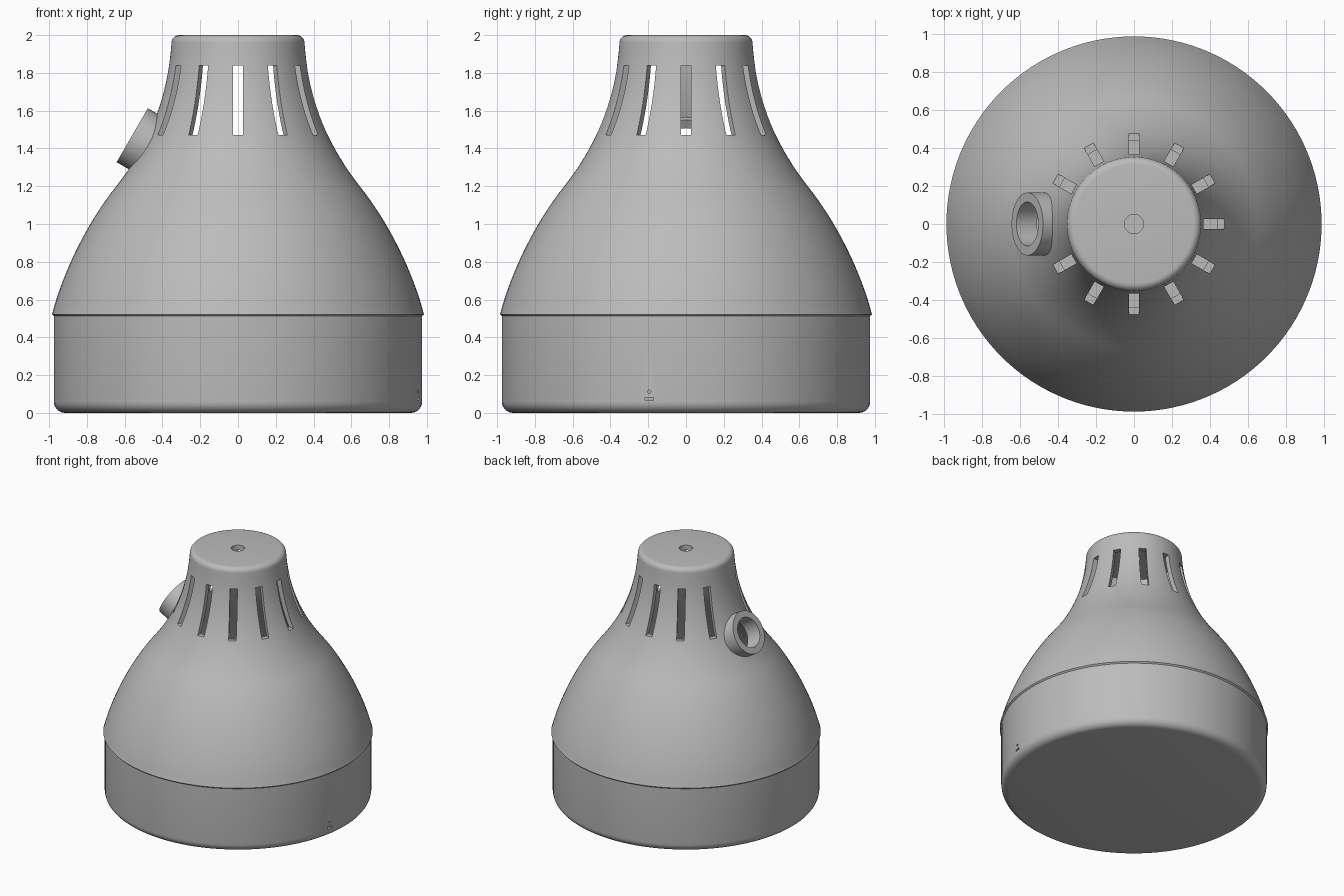
import bpy, bmesh, math
from mathutils import Matrix, Vector
from mathutils.geometry import interpolate_bezier

cube = bpy.data.objects.get("Cube")
if cube:
    bpy.data.objects.remove(cube, do_unlink=True)

grey = bpy.data.materials.new("matte grey")
grey.use_nodes = True
COLOUR = (0.5, 0.5, 0.5, 1)
grey.diffuse_color = COLOUR
grey.node_tree.nodes["Principled BSDF"].inputs["Base Color"].default_value = COLOUR

WALL = 0.04


def add_object(name, bm):
    bmesh.ops.recalc_face_normals(bm, faces=bm.faces)
    mesh = bpy.data.meshes.new(name)
    bm.to_mesh(mesh)
    bm.free()
    mesh.materials.append(grey)
    obj = bpy.data.objects.new(name, mesh)
    bpy.context.collection.objects.link(obj)
    return obj


def lathe(name, profile, steps=120):
    """Spin a closed (radius, height) outline about the z axis."""
    bm = bmesh.new()
    verts = [bm.verts.new((r, 0, z)) for r, z in profile]
    for a, b in zip(verts, verts[1:] + verts[:1]):
        if a.co.x > 0 or b.co.x > 0:
            bm.edges.new((a, b))
    bmesh.ops.spin(bm, geom=bm.verts[:] + bm.edges[:], axis=(0, 0, 1), cent=(0, 0, 0),
                   angle=math.tau, steps=steps, use_merge=True)
    bmesh.ops.remove_doubles(bm, verts=bm.verts, dist=0.0001)
    return add_object(name, bm)


def arc(r, z, radius, start, end, n=6):
    """Points of a rounded corner, angles in degrees."""
    angles = [math.radians(start + (end - start) * i / n) for i in range(n + 1)]
    return [(r + radius * math.cos(a), z + radius * math.sin(a)) for a in angles]


def bezier(*points, n=20):
    vecs = [Vector((r, z, 0)) for r, z in points]
    return [(v.x, v.y) for v in interpolate_bezier(*vecs, n)]


def box(bm, matrix, size):
    bmesh.ops.create_cube(bm, size=1, matrix=matrix @ Matrix.Diagonal((*size, 1)))


def cylinder(bm, matrix, radius, depth, segments=48):
    bmesh.ops.create_cone(bm, cap_ends=True, segments=segments, radius1=radius,
                          radius2=radius, depth=depth, matrix=matrix)


def cut(target, cutter_bm):
    """Subtract the cutter shapes from the target."""
    cutter = add_object("cutter", cutter_bm)
    cutter.hide_render = True
    mod = target.modifiers.new("cut", "BOOLEAN")
    mod.operation, mod.solver, mod.object = "DIFFERENCE", "EXACT", cutter
    bpy.context.view_layer.objects.active = target
    bpy.ops.object.modifier_apply(modifier=mod.name)
    bpy.data.objects.remove(cutter, do_unlink=True)


# Bell-shaped hollow cover, open below, with a small hole on top
belly = bezier((0.982, 0.53), (0.925, 0.75), (0.80, 1.0), (0.66, 1.18))
neck = bezier((0.66, 1.18), (0.50, 1.38), (0.375, 1.62), (0.352, 1.96))
curve = belly + neck[1:]
outer = [(0.972, 0.51), (0.985, 0.522)] + curve + arc(0.312, 1.96, 0.04, 0, 90)[1:]
inner = [(r - WALL, z) for r, z in reversed(curve)]
cover = lathe("cover", outer + [(0.05, 2.0), (0.05, 1.96)] + inner + [(0.935, 0.51)])

# Ventilation slots all round the neck, leaving room for the spout
slots = bmesh.new()
for i in range(12):
    if i != 6:
        spin = Matrix.Rotation(i * math.tau / 12, 4, "Z")
        box(slots, spin @ Matrix.Translation((0.42, 0, 1.655)), (0.36, 0.055, 0.37))
cut(cover, slots)

# Tilted spout ring and the bore behind it
tilt = (Matrix.Translation((-0.56, 0, 1.47))
        @ Matrix.Rotation(math.radians(-60), 4, "Y"))
bore = bmesh.new()
cylinder(bore, tilt @ Matrix.Translation((0, 0, -0.1)), 0.115, 0.3)
cut(cover, bore)
spout = lathe("spout", [(0.115, 0), (0.165, 0), (0.165, -0.125), (0.115, -0.125)], 48)
spout.data.transform(tilt)

# Round base cup with a softened bottom edge
base = lathe("base", [(0, 0)] + arc(0.915, 0.06, 0.06, -90, 0)
             + [(0.975, 0.512), (0.935, 0.512), (0.935, WALL), (0, WALL)])

# Small port and indicator hole in the side of the base
ports = bmesh.new()
box(ports, Matrix.Translation((0.95, -0.195, 0.073)), (0.14, 0.045, 0.015))
cylinder(ports, Matrix.Translation((0.95, -0.195, 0.112))
         @ Matrix.Rotation(math.pi / 2, 4, "Y"), 0.009, 0.14, 16)
cut(base, ports)

# Smooth shading with crisp edges
bpy.ops.object.select_all(action="DESELECT")
for obj in (cover, spout, base):
    obj.select_set(True)
bpy.context.view_layer.objects.active = cover
bpy.ops.object.shade_smooth_by_angle(angle=math.radians(30))
